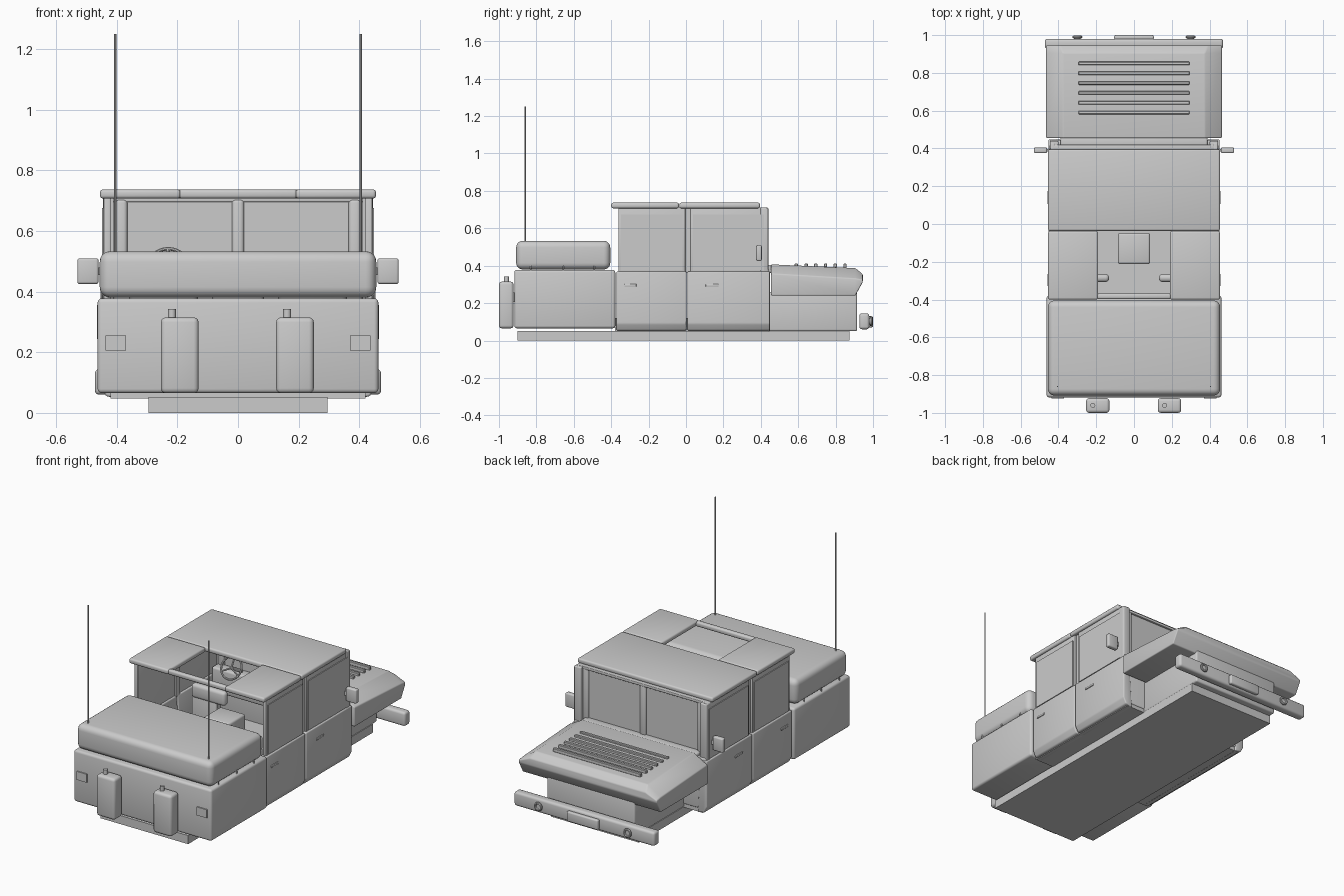
import bpy, bmesh, math
from mathutils import Vector, Matrix

if "Cube" in bpy.data.objects:
    bpy.data.objects.remove(bpy.data.objects["Cube"])


def finish(name, bm, bevel=0, seg=3):
    bmesh.ops.recalc_face_normals(bm, faces=bm.faces)
    if bevel:
        edges = [e for e in bm.edges if e.calc_face_angle(0) > 0.3]
        bmesh.ops.bevel(bm, geom=edges, offset=bevel, segments=seg,
                        profile=0.5, affect='EDGES', clamp_overlap=True)
    me = bpy.data.meshes.new(name)
    bm.to_mesh(me)
    bm.free()
    ob = bpy.data.objects.new(name, me)
    bpy.context.collection.objects.link(ob)
    return ob


def box(name, x, y, z, bevel=0, seg=3):
    """Box from (min, max) pairs on each axis."""
    bm = bmesh.new()
    bmesh.ops.create_cube(bm, size=1)
    for v in bm.verts:
        v.co = [(r[0] + r[1]) / 2 + c * (r[1] - r[0]) for r, c in zip((x, y, z), v.co)]
    return finish(name, bm, bevel, seg)


def side_boxes(name, x, y, z, bevel=0):
    """The same box on the left and right."""
    box(name + "_right", x, y, z, bevel)
    box(name + "_left", (-x[1], -x[0]), y, z, bevel)


def rod(name, a, b, r, seg=16):
    """Cylinder between two points."""
    a, b = Vector(a), Vector(b)
    bm = bmesh.new()
    m = Matrix.Translation((a + b) / 2) @ (b - a).to_track_quat('Z', 'Y').to_matrix().to_4x4()
    bmesh.ops.create_cone(bm, cap_ends=True, segments=seg, radius1=r, radius2=r,
                          depth=(b - a).length, matrix=m)
    return finish(name, bm)


def loft(name, sections, bevel=0):
    """Closed skin through rings of equal point count."""
    bm = bmesh.new()
    rings = [[bm.verts.new(p) for p in s] for s in sections]
    n = len(rings[0])
    for a, b in zip(rings, rings[1:]):
        for i in range(n):
            bm.faces.new((a[i], a[(i + 1) % n], b[(i + 1) % n], b[i]))
    bm.faces.new(rings[0])
    bm.faces.new(rings[-1])
    return finish(name, bm, bevel)


def ring(name, loc, rot, major, minor):
    bpy.ops.mesh.primitive_torus_add(location=loc, rotation=rot, major_radius=major,
                                     minor_radius=minor, major_segments=32, minor_segments=8)
    bpy.context.object.name = name


# chassis, floor and engine bay
box("chassis", (-.295, .295), (-.9, .875), (0, .052))
box("cabin_floor", (-.42, .42), (-.38, .44), (.048, .12))
box("engine_bay", (-.295, .295), (.43, .915), (.05, .26), .01)
box("firewall", (-.445, .445), (.40, .445), (.07, .385), .01)

# hood: sloped top, chamfered sides, raked nose
def hood_section(y, zb, zs, zt, w=.465, wt=.375):
    return [(-w, y, zb), (-w, y, zs), (-wt, y, zt), (wt, y, zt), (w, y, zs), (w, y, zb)]


loft("hood", [hood_section(.455, .24, .358, .407),
              hood_section(.905, .24, .332, .387),
              hood_section(.945, .312, .326, .355, .465, .39)], .006)
for i in range(6):
    y = .59 + i * .052
    box(f"hood_louvre_{i}", (-.295, .295), (y - .009, y + .009), (.398 - i * .002, .411), .003, 1)
box("cowl", (-.39, .39), (.40, .46), (.36, .405), .012)

# front bumper with centre plate and ring lamps
box("bumper", (-.472, .472), (.927, .98), (.06, .145), .014)
box("bumper_plate", (-.105, .105), (.975, 1.0), (.07, .13), .008)
for s, side in ((-1, "left"), (1, "right")):
    x = s * .3
    rod("bumper_lamp_" + side, (x, .97, .103), (x, .99, .103), .018, 24)
    ring("bumper_lamp_rim_" + side, (x, .99, .103), (math.pi / 2, 0, 0), .02, .007)

# lower doors, rounded under at the bottom
door_profile = [(.39, .046), (.435, .055), (.453, .09), (.453, .37), (.41, .37)]
for s, side in ((-1, "left"), (1, "right")):
    for part, y0, y1 in (("rear", -.372, .002), ("front", .008, .448)):
        loft(f"{part}_lower_door_{side}",
             [[(s * x, y, z) for x, z in door_profile] for y in (y0, y1)], .007)
for part, y0, y1 in (("rear", -.33, -.265), ("front", .105, .175)):
    side_boxes(part + "_door_handle", (.445, .458), (y0, y1), (.288, .302), .003)

# upper doors, pillars and mirrors
for part, y0, y1 in (("rear", -.362, -.004), ("front", .024, .43)):
    side_boxes(part + "_upper_door", (.42, .443), (y0, y1), (.365, .712), .004)
    side_boxes(part + "_window_panel", (.43, .448), (y0 + .014, y1 - .014), (.374, .675))
side_boxes("middle_pillar", (.41, .432), (-.01, .03), (.365, .712))
side_boxes("front_pillar", (.4, .446), (.397, .44), (.365, .71), .006)
side_boxes("mirror", (.46, .53), (.375, .405), (.425, .51), .008)
side_boxes("mirror_arm", (.44, .47), (.384, .396), (.455, .48))

# windshield with posts
box("windshield", (-.42, .42), (.395, .408), (.38, .70))
box("windshield_middle_post", (-.02, .02), (.38, .42), (.38, .705), .012)
side_boxes("windshield_side_post", (.365, .405), (.38, .42), (.38, .705), .012)
box("windshield_header", (-.44, .44), (.385, .42), (.695, .712), .004)

# roof with a rear opening
box("roof_front", (-.455, .455), (-.036, .395), (.707, .737), .01)
side_boxes("roof_rear", (.19, .455), (-.40, -.038), (.707, .737), .01)
box("roof_rear_bar", (-.195, .195), (-.398, -.368), (.707, .737), .01)

# rear cargo box, bundle and its ties
box("cargo_box", (-.463, .463), (-.918, -.378), (.065, .378), .014)
box("cargo_bundle", (-.456, .456), (-.908, -.405), (.38, .533), .035, 5)
for s in (-1, 1):
    for i, y in enumerate((-.83, -.655, -.49)):
        rod(f"cargo_tie_{i}", (s * .45, y, .36), (s * .45, y, .42), .004, 8)
side_boxes("tail_light", (.37, .437), (-.925, -.91), (.205, .256))

# fuel cans on the tail
for x, side in ((-.192, "left"), (.188, "right")):
    box("fuel_can_" + side, (x - .062, x + .062), (-1.0, -.922), (.065, .315), .016)
    rod("fuel_cap_" + side, (x - .026, -.96, .31), (x - .026, -.96, .342), .013)

# whip antennas
for s, side in ((-1, "left"), (1, "right")):
    rod("antenna_" + side, (s * .405, -.86, .5), (s * .405, -.86, 1.25), .0035, 8)

# interior: console, seats with head pads, dashboard, steering wheel
box("centre_console", (-.085, .085), (-.213, -.048), (.11, .41), .012)
for row, y in (("front", .08), ("rear", -.286)):
    side_boxes(row + "_seat_pad", (.132, .36), (y - .021, y + .021), (.35, .435), .018)
    side_boxes(row + "_seat_back", (.195, .36), (y - .014, y + .014), (.12, .36), .008)
    side_boxes(row + "_seat_cushion", (.195, .36), (y, y + .16), (.11, .22), .016)
box("dashboard", (-.41, .41), (.33, .40), (.27, .42), .012)
hub = Vector((-.23, .265, .485))
tilt = math.radians(60)
ring("steering_wheel", hub, (tilt, 0, 0), .065, .006)
turn = Matrix.Rotation(tilt, 3, 'X')
for i in range(3):
    a = math.radians(90 + 120 * i)
    rod(f"steering_spoke_{i}", hub, hub + turn @ Vector((.065 * math.cos(a), .065 * math.sin(a), 0)), .005, 8)
rod("steering_column", hub, hub - turn @ Vector((0, 0, .11)), .01, 12)

# smooth the rounded edges, keep the sharp ones
bpy.ops.object.select_all(action='SELECT')
bpy.context.view_layer.objects.active = bpy.data.objects["chassis"]
bpy.ops.object.shade_smooth_by_angle(angle=math.radians(35))
